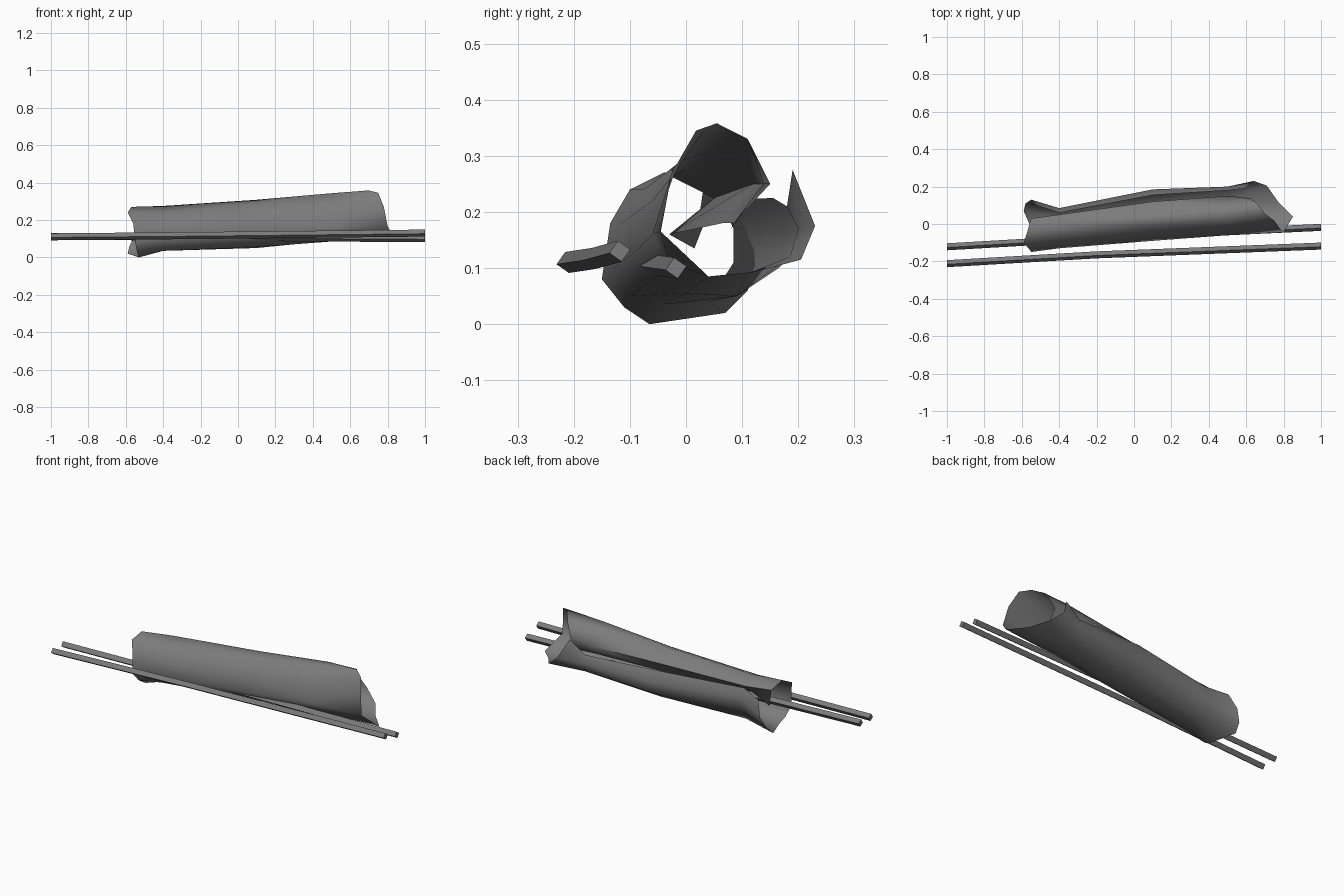
import bpy
import bmesh
import math
from mathutils import Vector

if "Cube" in bpy.data.objects:
    bpy.data.objects.remove(bpy.data.objects["Cube"])

grey = bpy.data.materials.new("dark_grey")
grey.diffuse_color = (.2, .2, .2, 1)
grey.use_nodes = True
grey.node_tree.nodes["Principled BSDF"].inputs["Base Color"].default_value = grey.diffuse_color


def finish(name, bm, angle):
    mesh = bpy.data.meshes.new(name)
    bm.to_mesh(mesh)
    bm.free()
    mesh.materials.append(grey)
    ob = bpy.data.objects.new(name, mesh)
    bpy.context.collection.objects.link(ob)
    bpy.ops.object.select_all(action='DESELECT')
    ob.select_set(True)
    bpy.context.view_layer.objects.active = ob
    bpy.ops.object.shade_smooth_by_angle(angle=math.radians(angle))
    return ob


def bridge(bm, loops, closed):
    rows = [[bm.verts.new(p) for p in loop] for loop in loops]
    n = len(rows[0])
    for a, b in zip(rows, rows[1:]):
        for i in range(n if closed else n - 1):
            j = (i + 1) % n
            bm.faces.new((a[i], a[j], b[j], b[i]))
    return rows


def section(x, yz):
    return [(x, y, z) for y, z in yz]


# Rolled cloth: spiral sections from the tucked-in flap, over the front, to the back edge
left_edge = [(-.53, .015, .135), (-.55, .03, .235), (-.57, -.04, .27), (-.59, -.10, .24),
             (-.56, -.135, .18), (-.55, -.15, .08), (-.54, -.11, .03), (-.53, -.065, 0),
             (-.59, .07, .02), (-.58, .11, .06), (-.55, .13, .12), (-.52, .10, .20)]
neck = [(-.03, .16), (.05, .225), (.0, .275), (-.075, .24), (-.115, .18), (-.13, .10),
        (-.10, .05), (-.04, .035), (.04, .04), (.085, .11), (.085, .17), (.06, .22)]
middle = [(.065, .18), (.12, .25), (.04, .308), (-.01, .29), (-.06, .22), (-.09, .13),
          (-.06, .08), (0, .055), (.09, .05), (.165, .10), (.185, .17), (.155, .225)]
wide = [(.085, .18), (.15, .25), (.09, .335), (.03, .343), (-.02, .27), (-.06, .16),
        (-.03, .11), (.04, .085), (.11, .09), (.185, .12), (.20, .17), (.18, .21)]
right_edge = [(.62, .08, .17), (.62, .138, .25), (.66, .11, .33), (.70, .055, .358),
              (.75, .018, .345), (.78, -.025, .27), (.80, -.045, .165), (.85, .04, .085),
              (.77, .12, .093), (.71, .205, .115), (.64, .23, .175), (.59, .19, .275)]
bm = bmesh.new()
bridge(bm, [left_edge, section(-.4, neck), section(.1, middle),
            section(.5, wide), right_edge], False)
finish("rolled_cloth", bm, 70)


# Long square poles, turned on edge and slightly bent
def pole(name, path, r=.019):
    bm = bmesh.new()
    loops = [[Vector(c) + Vector((0, r * math.cos(a), r * math.sin(a)))
              for a in (math.radians(10 + 90 * k) for k in range(4))] for c in path]
    rows = bridge(bm, loops, True)
    bm.faces.new(rows[0])
    bm.faces.new(rows[-1])
    bmesh.ops.recalc_face_normals(bm, faces=bm.faces)
    finish(name, bm, 30)


pole("front_pole", [(-1, -.212, .11), (-.2, -.165, .117), (1, -.118, .13)])
pole("rear_pole", [(-1, -.122, .113), (-.2, -.075, .108), (1, -.018, .10)])
